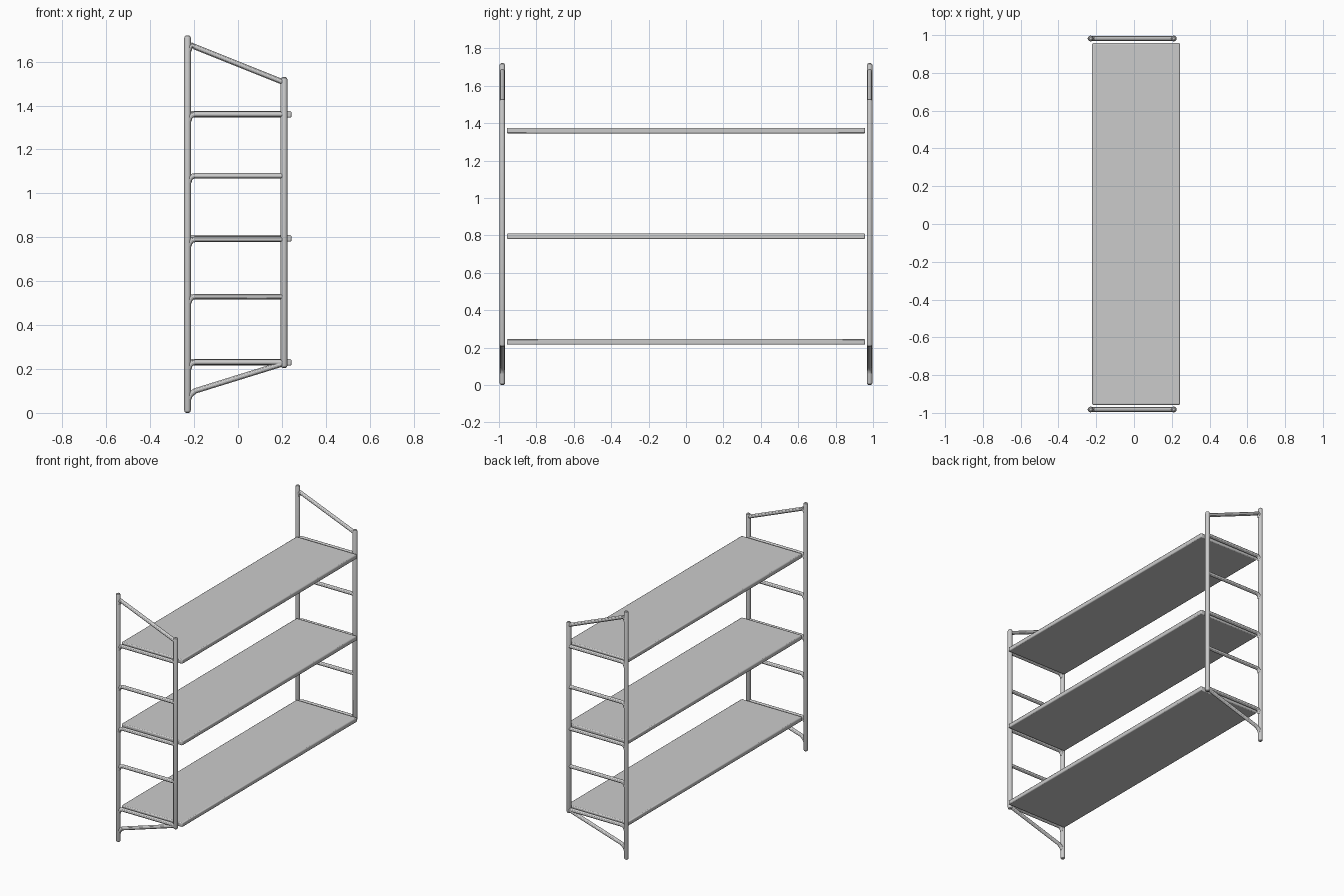
import bpy

if "Cube" in bpy.data.objects:
    bpy.data.objects.remove(bpy.data.objects["Cube"])

RUNGS = [0.23, 0.53, 0.79, 1.08, 1.36]
SHELVES = [0.23, 0.795, 1.36]
BACK_X, FRONT_X, SIDE_Y = -0.23, 0.21, 0.982


def finish(obj):
    bpy.ops.object.select_all(action='DESELECT')
    obj.select_set(True)
    bpy.context.view_layer.objects.active = obj


def tube(name, path, radius, scales=None):
    """Round tube swept along a path of points, converted to a mesh."""
    curve = bpy.data.curves.new(name, 'CURVE')
    curve.dimensions = '3D'
    curve.bevel_depth = radius
    curve.bevel_resolution = 4
    curve.use_fill_caps = True
    spline = curve.splines.new('POLY')
    spline.points.add(len(path) - 1)
    for i, (point, co) in enumerate(zip(spline.points, path)):
        point.co = (*co, 1)
        point.radius = scales[i] if scales else 1
    obj = bpy.data.objects.new(name, curve)
    bpy.context.collection.objects.link(obj)
    finish(obj)
    bpy.ops.object.convert(target='MESH')
    bpy.ops.object.shade_smooth_by_angle()


def post(name, x, y, z0, z1):
    """Upright with rounded ends."""
    heights = [z0, z0 + 0.004, z0 + 0.013, z1 - 0.013, z1 - 0.004, z1]
    tube(name, [(x, y, z) for z in heights], 0.0155, [0.45, 0.8, 1, 1, 0.8, 0.45])


def rung(name, y, z0, z1):
    """Cross bar whose rear end bends down into the back post."""
    path = [(BACK_X + 0.006, y, z0 - 0.028), (BACK_X + 0.011, y, z0 - 0.013),
            (BACK_X + 0.021, y, z0 - 0.003), (BACK_X + 0.034, y, z0 + (z1 - z0) * 0.06),
            (FRONT_X, y, z1)]
    tube(name, path, 0.0125)


# Two ladder-like side frames
for side, y in (("left", -SIDE_Y), ("right", SIDE_Y)):
    post(f"{side}_back_post", BACK_X, y, 0.0, 1.72)
    post(f"{side}_front_post", FRONT_X, y, 0.205, 1.53)
    for i, z in enumerate(RUNGS):
        rung(f"{side}_rung_{i + 1}", y, z, z)
    rung(f"{side}_top_brace", y, 1.678, 1.505)
    rung(f"{side}_bottom_brace", y, 0.092, 0.226)

# Shelf boards with softened edges
for i, z in enumerate(SHELVES):
    bpy.ops.mesh.primitive_cube_add(size=1, location=(0.011, 0, z))
    shelf = bpy.context.object
    shelf.name = f"shelf_{i + 1}"
    shelf.scale = (0.465, 1.915, 0.03)
    bpy.ops.object.transform_apply(location=False, rotation=False, scale=True)
    bevel = shelf.modifiers.new("edge_bevel", 'BEVEL')
    bevel.width = 0.006
    bevel.segments = 2
    bpy.ops.object.shade_smooth_by_angle()
